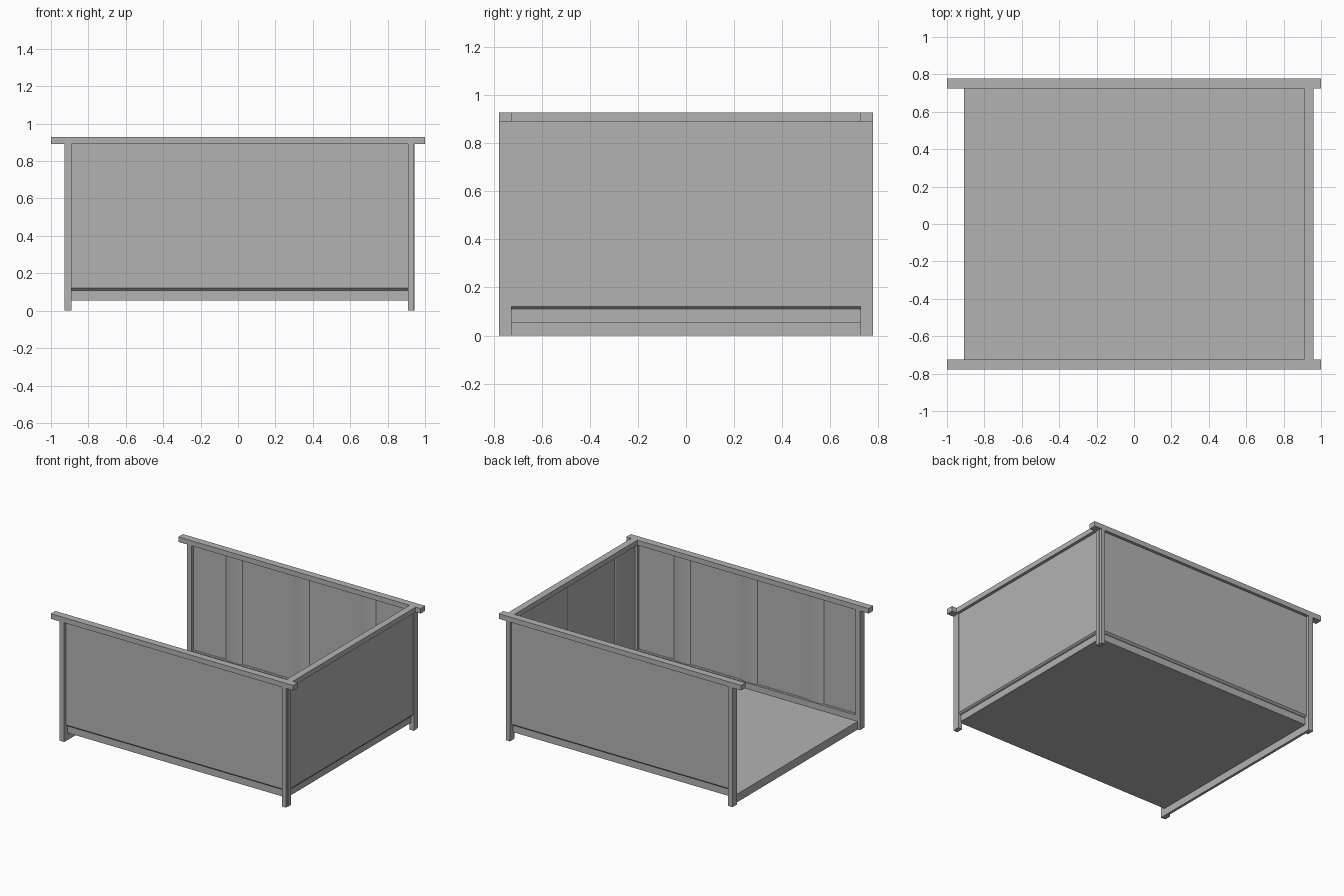
import bpy, bmesh, math
from mathutils import Vector

cube = bpy.data.objects.get("Cube")
if cube:
    bpy.data.objects.remove(cube, do_unlink=True)

grey = bpy.data.materials.new("plain grey")
grey.use_nodes = True
colour = (0.45, 0.45, 0.45, 1)
grey.diffuse_color = colour
grey.node_tree.nodes["Principled BSDF"].inputs["Base Color"].default_value = colour


def prism(name, outline, offset, smooth=False):
    """Extrude a closed outline of 3D points along an offset."""
    bm = bmesh.new()
    face = bm.faces.new([bm.verts.new(p) for p in outline])
    result = bmesh.ops.extrude_face_region(bm, geom=[face])
    moved = [v for v in result["geom"] if isinstance(v, bmesh.types.BMVert)]
    bmesh.ops.translate(bm, verts=moved, vec=offset)
    bmesh.ops.recalc_face_normals(bm, faces=bm.faces)
    mesh = bpy.data.meshes.new(name)
    bm.to_mesh(mesh)
    bm.free()
    mesh.materials.append(grey)
    obj = bpy.data.objects.new(name, mesh)
    bpy.context.collection.objects.link(obj)
    if smooth:
        bpy.ops.object.select_all(action='DESELECT')
        obj.select_set(True)
        bpy.context.view_layer.objects.active = obj
        bpy.ops.object.shade_smooth_by_angle(angle=math.radians(30))
    return obj


def box(name, x, y, z):
    x, y, z = sorted(x), sorted(y), sorted(z)
    outline = [(x[0], y[0], z[0]), (x[1], y[0], z[0]),
               (x[1], y[1], z[0]), (x[0], y[1], z[0])]
    return prism(name, outline, (0, 0, z[1] - z[0]))


FLOOR, SILL, RAIL, TOP = 0.055, 0.105, 0.89, 0.928
END, SIDE = 0.909, 0.725        # inner faces of the frame
LEFT = -0.89                    # inner face of the open end posts


def wall(name, along, out, start, end, frame, inner, outer, ribs):
    """Thin panel over a sill, with rounded ribs on its inner face."""
    along, out = Vector(along), Vector(out)

    def at(u, d, z):
        return along * u + out * d + Vector((0, 0, z))

    run = along * (end - start)
    sill_face = outer - 0.016
    sill = [(frame, FLOOR), (sill_face, FLOOR), (sill_face, SILL), (frame, SILL)]
    prism(name + "_sill", [at(start, d, z) for d, z in sill], run)
    # the lower edge of the panel slopes out from the sill
    panel = [(inner, SILL), (sill_face, SILL), (outer, SILL + 0.015),
             (outer, RAIL), (inner, RAIL)]
    prism(name + "_panel", [at(start, d, z) for d, z in panel], run)
    for i, centre in enumerate(ribs):
        arc = [math.pi * k / 10 for k in range(11)]
        outline = [at(centre + 0.068 * math.cos(a),
                      inner - 0.011 * math.sin(a), SILL) for a in arc]
        prism(f"{name}_rib_{i + 1}", outline, (0, 0, RAIL - SILL), smooth=True)


# Walls: two long sides and one end
ribs = (-0.55, 0, 0.55)
for name, s in (("front", -1), ("back", 1)):
    wall(name, (1, 0, 0), (0, s, 0), LEFT, END, SIDE, 0.744, 0.757, ribs)
wall("end", (0, 1, 0), (1, 0, 0), -SIDE, SIDE, END, 0.928, 0.938, ribs)

# Posts and long top rails, mirrored front to back
for name, s in (("front", -1), ("back", 1)):
    box(name + "_open_post", (-0.928, LEFT), (s * SIDE, s * 0.778), (0, RAIL))
    box(name + "_corner_post", (END, 0.944), (s * SIDE, s * 0.757), (0, RAIL))
    box(name + "_corner_post_leg", (END, 0.94), (s * 0.757, s * 0.778), (0, RAIL))
    box(name + "_rail", (-1, 1), (s * SIDE, s * 0.778), (RAIL, TOP))

# End rail, floor sheet and the bar below the open end
box("end_rail", (END, 0.96), (-SIDE, SIDE), (RAIL, TOP))
box("floor", (-END, 0.92), (-0.74, 0.74), (FLOOR - 0.001, FLOOR + 0.006))
box("open_end_bar", (-END, LEFT), (-SIDE, SIDE), (0, FLOOR))
